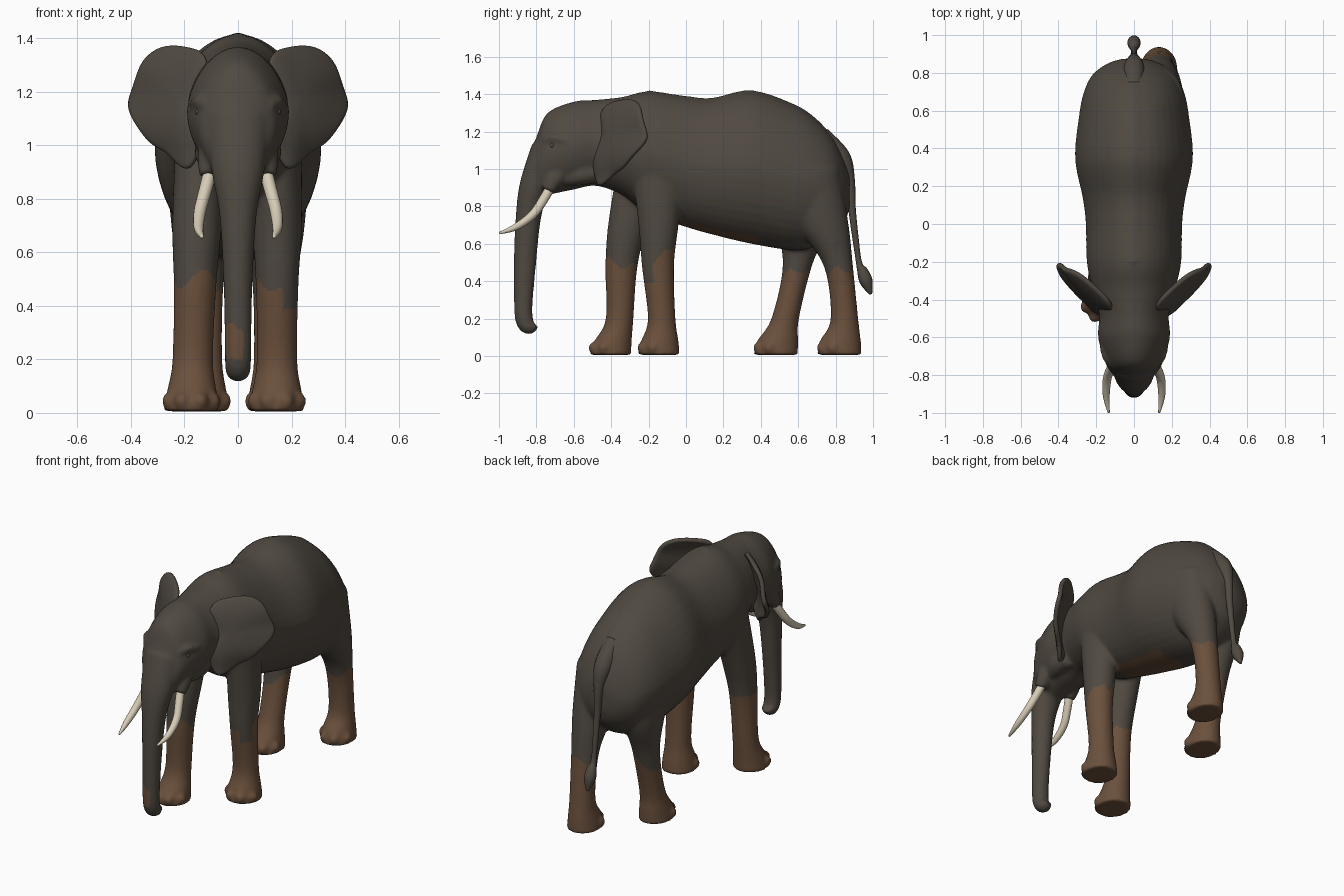
import bpy
import bmesh
import math
from mathutils import Matrix, Vector

old = bpy.data.objects.get("Cube")
if old:
    bpy.data.objects.remove(old, do_unlink=True)


def material(name, colour):
    mat = bpy.data.materials.new(name)
    mat.use_nodes = True
    mat.diffuse_color = (*colour, 1)
    shader = mat.node_tree.nodes["Principled BSDF"]
    shader.inputs["Base Color"].default_value = (*colour, 1)
    shader.inputs["Roughness"].default_value = .8
    return mat


HIDE = material("grey_hide", (.08, .067, .053))
MUD = material("brown_mud", (.145, .08, .045))
IVORY = material("ivory", (.68, .6, .47))
UP, BACK = Vector((0, 0, 1)), Vector((0, 1, 0))


def blend(a, b, c, d, t):
    """Catmull-Rom value between b and c."""
    return b + t / 2 * (c - a + t * (2 * a - 5 * b + 4 * c - d + t * (3 * (b - c) + d - a)))


def spline(rows, steps, closed=False):
    """Smooth curve through rows of coordinates and radii."""
    count = len(rows)
    last = count - 1
    out = []
    for i in range(count if closed else last):
        picks = [(i + k) % count if closed else min(max(i + k, 0), last) for k in range(-1, 3)]
        for step in range(steps):
            out.append([blend(*values, step / steps) for values in zip(*(rows[p] for p in picks))])
    return out if closed else out + [list(rows[-1])]


def loft(bm, rows, axis=None, sides=28, steps=6, taper=0):
    """Skin elliptical rings: x, y, z, side radius and, if different, depth radius."""
    path = spline(rows, steps)
    centres = [Vector(row[:3]) for row in path]
    side = Vector((1, 0, 0))
    rings = []
    for i, row in enumerate(path):
        along = axis or centres[min(i + 1, len(path) - 1)] - centres[max(i - 1, 0)]
        depth = side.cross(along).normalized()
        ring = []
        for k in range(sides):
            c, s = math.cos(math.tau * k / sides), math.sin(math.tau * k / sides)
            width = row[3] * c * (1 - taper * max(s, 0))
            ring.append(bm.verts.new(centres[i] + side * width + depth * row[-1] * s))
        rings.append(ring)
    for lower, upper in zip(rings, rings[1:]):
        for k in range(sides):
            bm.faces.new((lower[k - 1], lower[k], upper[k], upper[k - 1]))
    bm.faces.new(rings[0][::-1])
    bm.faces.new(rings[-1])


def ball(bm, spot, radius):
    bmesh.ops.create_uvsphere(bm, u_segments=16, v_segments=10, radius=radius,
                              matrix=Matrix.Translation(spot))


def finish(name, bm, mat):
    bmesh.ops.recalc_face_normals(bm, faces=bm.faces)
    mesh = bpy.data.meshes.new(name)
    bm.to_mesh(mesh)
    bm.free()
    for poly in mesh.polygons:
        poly.use_smooth = True
    mesh.materials.append(mat)
    obj = bpy.data.objects.new(name, mesh)
    bpy.context.scene.collection.objects.link(obj)
    return obj


def mirrored(rows, sign):
    return [(row[0] * sign, *row[1:]) for row in rows]


def midline(rows):
    return [(0, *row) for row in rows]


skin = bmesh.new()

# Torso and head: y, top, bottom, half width
torso = [(-.87, .98, .84, .05), (-.8, 1.17, .84, .11), (-.74, 1.3, .86, .15),
         (-.6, 1.36, .89, .19), (-.48, 1.37, .91, .185), (-.34, 1.385, .86, .22),
         (-.2, 1.415, .76, .25), (0, 1.385, .69, .255), (.14, 1.375, .65, .272),
         (.35, 1.415, .6, .312), (.58, 1.34, .565, .29), (.7, 1.26, .59, .265),
         (.79, 1.16, .65, .22), (.85, 1.04, .72, .14), (.875, .96, .8, .06)]
loft(skin, midline([(y, (t + b) / 2, w, (t - b) / 2) for y, t, b, w in torso]),
     axis=BACK, sides=40, taper=.12)
# Ridge along the spine
loft(skin, midline([(y, t - .03, .045, .036) for y, t, b, w in torso[6:-2]]), axis=BACK)

# Trunk with a curled tip
loft(skin, midline([(-.74, 1.1, .12, .09), (-.81, .91, .1, .08), (-.843, .74, .07, .068),
                    (-.861, .5, .055, .06), (-.87, .26, .05, .049), (-.86, .18, .049, .047),
                    (-.835, .152, .044, .036), (-.808, .172, .036, .026)]))

# Legs: shared heights and radii, with a stride line of y positions for each leg
heights = (1, .7, .48, .2, .08, .006)
front_girth = ((.09, .14), (.092, .107), (.08, .086), (.076, .074), (.093, .1), (.103, .112))
hind_girth = ((.13, .2), (.112, .14), (.082, .078), (.075, .074), (.09, .11), (.1, .118))
legs = [(.148, .145, front_girth, (-.15, -.147, -.15, -.13, -.14, -.145)),
        (-.145, -.175, front_girth, (-.23, -.31, -.345, -.355, -.39, -.405)),
        (.14, .132, hind_girth, (.62, .73, .815, .847, .825, .82)),
        (-.14, -.132, hind_girth, (.6, .62, .595, .53, .49, .48))]
for hip, foot, girth, stride in legs:
    loft(skin, [(foot + (hip - foot) * z, y, z, *radii)
                for z, y, radii in zip(heights, stride, girth)], axis=UP)
    # Toes around the front of the foot
    rx, ry = girth[-1]
    for turn in (-1.2, -.4, .4, 1.2):
        ball(skin, (foot + rx * .8 * math.sin(turn), stride[-1] - ry * .8 * math.cos(turn), .044),
             .034)

for sign in (-1, 1):
    # Tusk sockets, brows and cheeks
    loft(skin, mirrored([(.08, -.64, 1.03, .065), (.1, -.7, .95, .052),
                         (.108, -.738, .885, .036)], sign))
    loft(skin, mirrored([(.115, -.76, 1.15, .018), (.145, -.71, 1.165, .023),
                         (.165, -.64, 1.15, .02)], sign), axis=BACK)
    loft(skin, mirrored([(.08, -.68, .94, .03), (.1, -.58, .97, .06),
                         (.1, -.48, .98, .055)], sign), axis=BACK)

# Fuse the body parts into one smooth hide
body = finish("body", skin, HIDE)
fuse = body.modifiers.new("fuse", 'REMESH')
fuse.mode = 'VOXEL'
fuse.voxel_size = .011
relax = body.modifiers.new("relax", 'SMOOTH')
relax.factor, relax.iterations = .5, 7
graph = bpy.context.evaluated_depsgraph_get()
fused = bpy.data.meshes.new_from_object(body.evaluated_get(graph))
body.modifiers.clear()
body.data = fused
fused.materials.clear()
for mat in (HIDE, MUD):
    fused.materials.append(mat)


def muddy(c, n):
    """Mud on the lower legs, belly and trunk tip, with a wavy edge."""
    wave = .02 * math.sin(c.x * 31 + c.y * 17) + .015 * math.sin(c.y * 47 - c.x * 23)
    if c.y < -.6:
        return .2 < c.z < .31 + wave and c.x < .02 and n.y < -.2
    if c.y > .4 and c.z < .52:
        outer = max(-.06 - c.x, 0)
        return c.z < .44 - outer * .5 + wave
    if c.y > -.06 and c.z > .5:
        return n.z < -.82 and c.y < .4 + wave and abs(c.x) < .18 + wave
    if c.x > 0:
        dip = .1 if n.x > .3 and n.y < -.3 else 0
        return c.z < .54 + (c.y + .15) * .9 + wave - dip
    return c.z < .5 + wave


for poly in fused.polygons:
    poly.use_smooth = True
    poly.material_index = int(muddy(poly.center, poly.normal))

# Ears: outline in x and z, swept back from the head
outline = [(.11, 1.2), (.12, 1.33), (.19, 1.365), (.28, 1.365), (.35, 1.315), (.388, 1.22),
           (.405, 1.13), (.335, 1.02), (.26, .97), (.195, .91), (.15, .96), (.125, 1.08)]
rim = spline(outline, 4, closed=True)
middle = Vector((.23, 1.17))


def ear_point(bm, edge, scale, sign):
    """Cupped sheet whose middle stands forward of its rim."""
    x, z = middle.lerp(Vector(edge), scale)
    cup = .012 * math.sin(z * 28) * scale - .045 * (1 - scale * scale)
    return bm.verts.new((x * sign, .85 * x + .25 * z - .855 + cup, z))


for label, sign in (("left", 1), ("right", -1)):
    bm = bmesh.new()
    rings = [[ear_point(bm, edge, scale, sign) for edge in rim]
             for scale in (1, .92, .75, .5, .25)]
    for k in range(len(rim)):
        for outer, inner in zip(rings, rings[1:]):
            bm.faces.new((outer[k - 1], outer[k], inner[k], inner[k - 1]))
    bm.faces.new(rings[-1])
    ear = finish(label + "_ear", bm, HIDE)
    thick = ear.modifiers.new("thickness", 'SOLIDIFY')
    thick.thickness, thick.offset = .028, 0
    ear.modifiers.new("round", 'SUBSURF').levels = 1

    # Tusks
    bm = bmesh.new()
    loft(bm, mirrored([(.1, -.715, .92, .025), (.12, -.76, .84, .025), (.142, -.82, .755, .023),
                       (.147, -.91, .69, .018), (.134, -.998, .657, .006)], sign), sides=16)
    finish(label + "_tusk", bm, IVORY)

    # Eyes
    bm = bmesh.new()
    ball(bm, (.147 * sign, -.715, 1.125), .013)
    finish(label + "_eye", bm, HIDE)

# Tail, broad at the root, with a tuft at the end
bm = bmesh.new()
loft(bm, midline([(.72, 1.18, .05), (.825, 1.06, .055), (.873, .94, .03), (.886, .8, .021),
                  (.905, .64, .017), (.925, .5, .016), (.945, .45, .03), (.965, .395, .034),
                  (.988, .33, .008)]), sides=16)
finish("tail", bm, HIDE)
